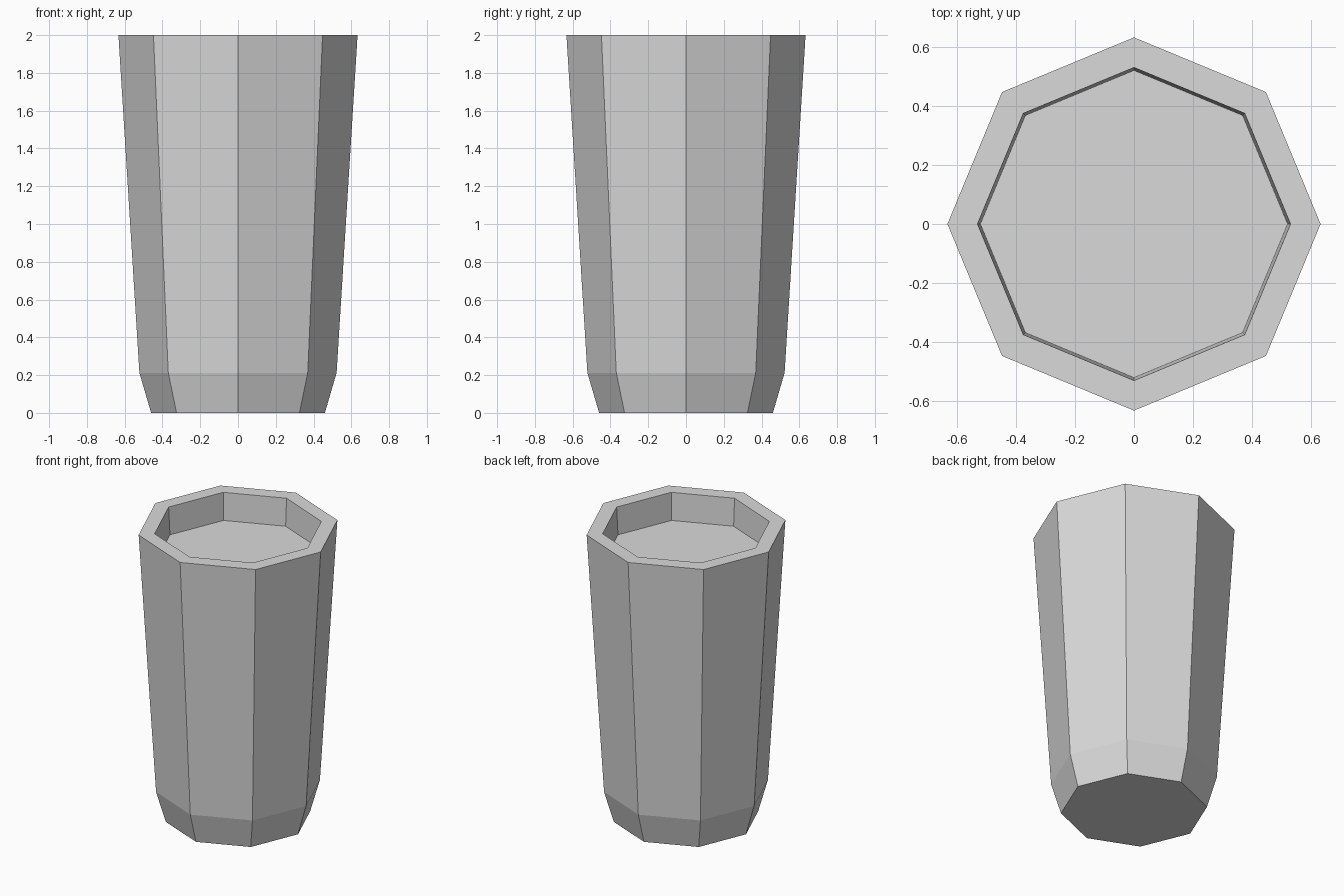
import bpy
import bmesh
from math import cos, sin, tau

cube = bpy.data.objects.get("Cube")
if cube:
    bpy.data.objects.remove(cube, do_unlink=True)

SIDES = 8

# Single plain grey
grey = bpy.data.materials.new("light_grey")
grey.use_nodes = True
color = (0.7, 0.7, 0.7, 1)
grey.diffuse_color = color
grey.node_tree.nodes["Principled BSDF"].inputs["Base Color"].default_value = color

# Profile (radius, height): base, chamfer, outer rim, inner rim, recessed floor
profile = [(0.46, 0), (0.522, 0.212), (0.633, 2), (0.531, 2), (0.521, 1.81)]

bm = bmesh.new()
rings = [
    [bm.verts.new((r * cos(tau * i / SIDES), r * sin(tau * i / SIDES), z))
     for i in range(SIDES)]
    for r, z in profile
]

# Walls between neighbouring rings
for low, high in zip(rings, rings[1:]):
    for i in range(SIDES):
        j = (i + 1) % SIDES
        bm.faces.new((low[i], low[j], high[j], high[i]))

# Underside and recessed floor
bm.faces.new(rings[0][::-1])
bm.faces.new(rings[-1])
bmesh.ops.recalc_face_normals(bm, faces=bm.faces)

mesh = bpy.data.meshes.new("octagonal_cup")
bm.to_mesh(mesh)
bm.free()
mesh.materials.append(grey)
cup = bpy.data.objects.new("octagonal_cup", mesh)
bpy.context.collection.objects.link(cup)
